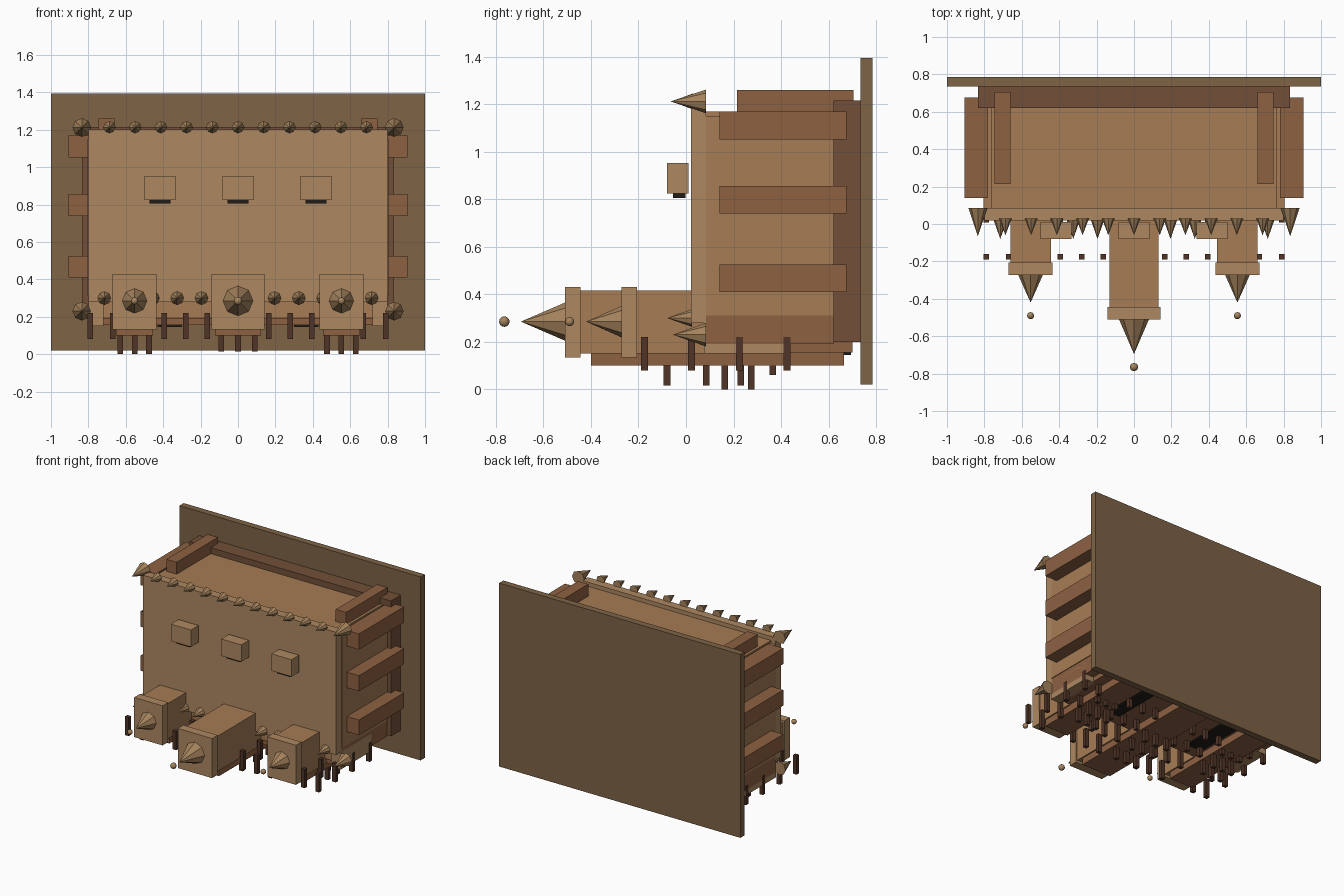
import bpy, math


def material(name, rgb):
    m = bpy.data.materials.new(name)
    m.diffuse_color = (*rgb, 1)
    return m


TAN = material("tan", (0.42, 0.25, 0.12))
ORANGE = material("warm_tan", (0.38, 0.20, 0.09))
BROWN = material("brown", (0.27, 0.12, 0.055))
FRAME = material("frame_brown", (0.17, 0.08, 0.04))
PANEL = material("panel_brown", (0.21, 0.125, 0.06))
CLAW = material("claw", (0.38, 0.23, 0.11))
PEG = material("peg_brown", (0.08, 0.035, 0.02))
BLACK = material("black", (0.015, 0.012, 0.01))


def finish(name, mat):
    o = bpy.context.object
    o.name = name
    o.data.materials.append(mat)
    return o


def box(name, x0, x1, y0, y1, z0, z1, mat):
    bpy.ops.mesh.primitive_cube_add(size=1, location=((x0 + x1) / 2, (y0 + y1) / 2, (z0 + z1) / 2))
    bpy.context.object.scale = (x1 - x0, y1 - y0, z1 - z0)
    return finish(name, mat)


def spike(name, x, z, base_y, tip_y, r):
    # eight-sided cone pointing forward
    bpy.ops.mesh.primitive_cone_add(vertices=8, radius1=r, radius2=0, depth=base_y - tip_y,
                                    location=(x, (base_y + tip_y) / 2, z),
                                    rotation=(math.pi / 2, 0, 0))
    return finish(name, CLAW)


def ball(name, x, y, z, r):
    bpy.ops.mesh.primitive_uv_sphere_add(segments=12, ring_count=8, radius=r, location=(x, y, z))
    bpy.ops.object.shade_smooth()
    return finish(name, CLAW)


# back panel, frame, body and front plate
box("back_panel", -1, 1, 0.735, 0.785, 0.02, 1.395, PANEL)
box("back_frame", -0.835, 0.835, 0.62, 0.735, 0.2, 1.215, FRAME)
box("body_core", -0.765, 0.765, 0.085, 0.63, 0.2, 1.17, ORANGE)
box("body_sides", -0.805, 0.805, 0.085, 0.62, 0.31, 1.15, ORANGE)
box("front_plate", -0.8, 0.8, 0.02, 0.085, 0.28, 1.2, TAN)
box("lower_band", -0.8, 0.8, 0.085, 0.62, 0.19, 0.31, BROWN)
box("base_slab", -0.73, 0.73, 0.1, 0.7, 0.155, 0.2, BROWN)

for s, side in ((-1, "left"), (1, "right")):
    # side and top beams
    for z0, z1 in ((0.41, 0.525), (0.74, 0.857), (1.052, 1.17)):
        box(side + "_side_beam", *sorted((s * 0.78, s * 0.905)), 0.14, 0.675, z0, z1, BROWN)
    box(side + "_top_beam", *sorted((s * 0.66, s * 0.745)), 0.215, 0.705, 1.16, 1.26, BROWN)
    # corner pads and dark vents below
    box(side + "_corner_pad", *sorted((s * 0.72, s * 0.8)), 0.075, 0.44, 0.15, 0.28, TAN)
    box(side + "_bottom_vent", *sorted((s * 0.3, s * 0.43)), 0.2, 0.695, 0.145, 0.158, BLACK)
    # corner spikes
    spike(side + "_top_corner_spike", s * 0.835, 1.212, 0.085, -0.065, 0.05)
    spike(side + "_bottom_corner_spike", s * 0.835, 0.23, 0.085, -0.055, 0.05)

# spike rows along the top and bottom of the plate
for i in range(-5, 6):
    spike("top_spike", i * 0.1375, 1.212, 0.03, -0.06, 0.034)
for i in range(-6, 6):
    spike("bottom_spike", (i + 0.5) * 0.13, 0.3, 0.025, -0.08, 0.037)

# small floating blocks on the front
for x in (-0.417, 0, 0.417):
    box("front_block", x - 0.083, x + 0.083, -0.08, 0.01, 0.825, 0.952, TAN)
    box("front_block_slot", x - 0.056, x + 0.056, -0.055, -0.002, 0.805, 0.83, BLACK)

# projecting arms: x, head half width, head front y, spike tip y, spike radius, ball y, ball radius
for x, w, y, tip, r, by, br in ((0, 0.142, -0.51, -0.695, 0.08, -0.765, 0.022),
                                (-0.553, 0.118, -0.272, -0.42, 0.066, -0.49, 0.019),
                                (0.553, 0.118, -0.272, -0.42, 0.066, -0.49, 0.019)):
    box("arm_head", x - w, x + w, y, y + 0.066, 0.133, 0.43, TAN)
    box("arm", x - w + 0.01, x + w - 0.01, y + 0.066, 0.1, 0.15, 0.415, ORANGE)
    box("arm_sole", x - w + 0.02, x + w - 0.02, y + 0.11, 0.665, 0.1, 0.155, BROWN)
    spike("arm_spike", x, 0.285, y, tip, r)
    ball("arm_ball", x, by, 0.285, br)


def peg(x, y, z0, z1):
    box("peg", x - 0.015, x + 0.015, y - 0.014, y + 0.014, z0, z1, PEG)


# hanging pegs under the arms
for dx in (-0.09, 0, 0.09):
    for y in (-0.08, 0.085, 0.23):
        peg(dx, y, 0.015, 0.12)
for cx in (-0.553, 0.553):
    for dx in (-0.077, 0, 0.077):
        for y in (0.163, 0.275):
            peg(cx + dx, y, 0.0, 0.12)
        peg(cx + dx, 0.365, 0.06, 0.12)

# hanging pegs between the arms
for s in (-1, 1):
    for x in (0.165, 0.28, 0.395, 0.67, 0.79):
        for y in (-0.175, 0.023, 0.225, 0.425):
            peg(s * x, y, 0.08, 0.22)
